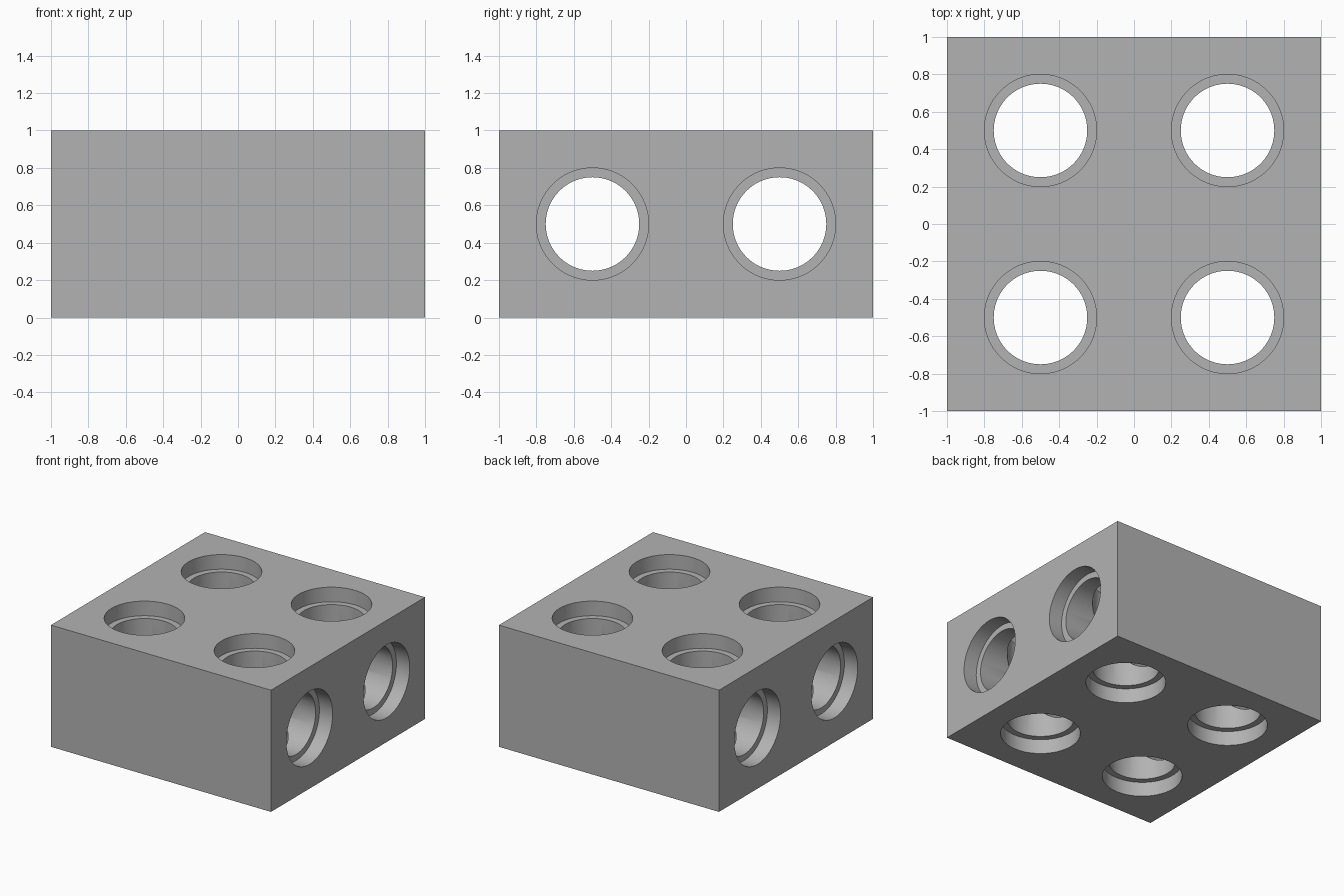
import bpy
import bmesh
from math import cos, sin, pi, radians
from mathutils import Matrix

if "Cube" in bpy.data.objects:
    bpy.data.objects.remove(bpy.data.objects["Cube"], do_unlink=True)

SEGMENTS = 96
BORE, RECESS, DEPTH = 0.25, 0.30, 0.12

grey = bpy.data.materials.new("plain grey")
grey.use_nodes = True
colour = (0.45, 0.45, 0.45, 1)
grey.diffuse_color = colour
grey.node_tree.nodes["Principled BSDF"].inputs["Base Color"].default_value = colour


def stepped_cutter(name, length, matrix):
    """Closed turned solid: a through bore with a wider recess at each end."""
    end = length / 2
    step = end - DEPTH
    profile = [(RECESS, -end - 0.1), (RECESS, -step), (BORE, -step),
               (BORE, step), (RECESS, step), (RECESS, end + 0.1)]
    bm = bmesh.new()
    angles = [2 * pi * i / SEGMENTS for i in range(SEGMENTS)]
    rings = [[bm.verts.new((r * cos(a), r * sin(a), z)) for a in angles]
             for r, z in profile]
    for low, high in zip(rings, rings[1:]):
        for i in range(SEGMENTS):
            j = (i + 1) % SEGMENTS
            bm.faces.new((low[i], low[j], high[j], high[i]))
    bm.faces.new(rings[0][::-1])
    bm.faces.new(rings[-1])
    bmesh.ops.recalc_face_normals(bm, faces=bm.faces)
    mesh = bpy.data.meshes.new(name)
    bm.to_mesh(mesh)
    bm.free()
    mesh.materials.append(grey)
    cutter = bpy.data.objects.new(name, mesh)
    cutter.matrix_world = matrix
    cutter.hide_render = True
    bpy.context.collection.objects.link(cutter)
    return cutter


# Solid block
bpy.ops.mesh.primitive_cube_add(size=1, location=(0, 0, 0.5))
block = bpy.context.object
block.name = "drilled_block"
block.scale = (2, 2, 1)
bpy.ops.object.transform_apply(location=True, rotation=False, scale=True)
block.data.materials.append(grey)

# Four vertical bores and two crosswise bores
cutters = [stepped_cutter("vertical_bore_cutter", 1, Matrix.Translation((x, y, 0.5)))
           for x in (-0.5, 0.5) for y in (-0.5, 0.5)]
turn = Matrix.Rotation(pi / 2, 4, "Y")
cutters += [stepped_cutter("cross_bore_cutter", 2, Matrix.Translation((0, y, 0.5)) @ turn)
            for y in (-0.5, 0.5)]

# Drill the block and discard the cutters
bpy.context.view_layer.objects.active = block
for cutter in cutters:
    drill = block.modifiers.new("drill", "BOOLEAN")
    drill.operation = "DIFFERENCE"
    drill.solver = "EXACT"
    drill.object = cutter
    bpy.ops.object.modifier_apply(modifier=drill.name)
    bpy.data.objects.remove(cutter, do_unlink=True)

# Smooth bores with crisp rims
bpy.ops.object.select_all(action="DESELECT")
block.select_set(True)
bpy.ops.object.shade_smooth_by_angle(angle=radians(25))
